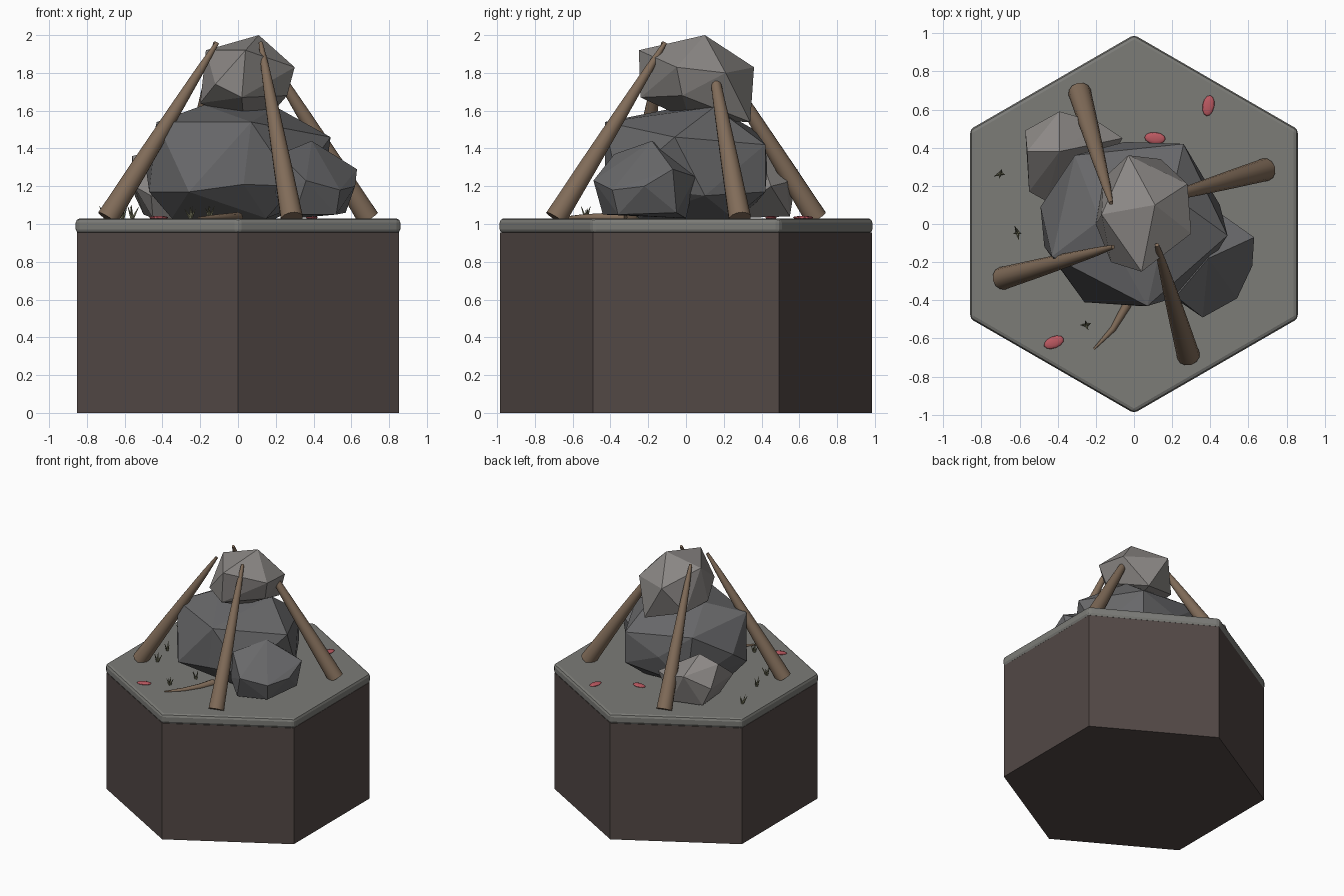
import bpy, bmesh, math, random
from mathutils import Vector, Matrix

if "Cube" in bpy.data.objects:
    bpy.data.objects.remove(bpy.data.objects["Cube"])

random.seed(4)


def mat(name, rgb):
    m = bpy.data.materials.new(name)
    m.diffuse_color = (*rgb, 1)
    m.use_nodes = True
    m.node_tree.nodes["Principled BSDF"].inputs["Base Color"].default_value = m.diffuse_color
    return m


EARTH = mat("earth", (0.085, 0.065, 0.06))
STONE = mat("slab_stone", (0.2, 0.2, 0.185))
DARK = mat("dark_rock", (0.14, 0.14, 0.145))
LIGHT = mat("light_rock", (0.26, 0.245, 0.235))
WOOD = mat("wood", (0.22, 0.15, 0.1))
PETAL = mat("petal_red", (0.5, 0.1, 0.12))
GRASS = mat("dry_grass", (0.2, 0.2, 0.12))


def add(name, bm, m):
    bmesh.ops.recalc_face_normals(bm, faces=bm.faces)
    me = bpy.data.meshes.new(name)
    bm.to_mesh(me)
    bm.free()
    me.materials.append(m)
    ob = bpy.data.objects.new(name, me)
    bpy.context.collection.objects.link(ob)
    return ob


def hexagon(name, r, z0, z1, m, bevel=0):
    bm = bmesh.new()
    bmesh.ops.create_cone(bm, cap_ends=True, segments=6, radius1=r, radius2=r, depth=z1 - z0,
                          matrix=Matrix.Translation((0, 0, (z0 + z1) / 2)))
    # points of the hexagon lie on the y axis
    a = math.atan2(bm.verts[:][0].co.y, bm.verts[:][0].co.x)
    bmesh.ops.rotate(bm, verts=bm.verts, matrix=Matrix.Rotation(math.pi / 2 - a, 3, 'Z'))
    if bevel:
        bmesh.ops.bevel(bm, geom=bm.edges[:], offset=bevel, segments=2, profile=0.5, affect='EDGES')
    return add(name, bm, m)


def rock(name, pts, m):
    bm = bmesh.new()
    for p in pts:
        bm.verts.new(p)
    res = bmesh.ops.convex_hull(bm, input=bm.verts)
    loose = [v for v in bm.verts if not v.link_faces]
    bmesh.ops.delete(bm, geom=loose, context='VERTS')
    return add(name, bm, m)


def branch(name, pts, radii, sides=12):
    """Tapered round stick through the given points."""
    pts = [Vector(p) for p in pts]
    bm = bmesh.new()
    rings = []
    for i, (p, r) in enumerate(zip(pts, radii)):
        d = pts[min(i + 1, len(pts) - 1)] - pts[max(i - 1, 0)]
        u = d.cross(Vector((0.01, 0.02, 1))).normalized()
        v = d.normalized().cross(u)
        rings.append([bm.verts.new(p + r * (u * math.cos(t) + v * math.sin(t)))
                      for t in (2 * math.pi * k / sides for k in range(sides))])
    for a, b in zip(rings, rings[1:]):
        for k in range(sides):
            n = (k + 1) % sides
            bm.faces.new((a[k], a[n], b[n], b[k])).smooth = True
    bm.faces.new(rings[0])
    bm.faces.new(rings[-1])
    return add(name, bm, WOOD)


# hexagonal pedestal with rounded slab
hexagon("earth_base", 0.985, 0, 0.955, EARTH)
hexagon("stone_slab", 0.992, 0.95, 1.03, STONE, 0.022)

# rock pile
rock("top_rock", [(.11, .10, 2.0), (.04, -.25, 1.92), (-.17, .05, 1.92), (-.03, .36, 1.83),
                  (.30, -.05, 1.83), (.28, .21, 1.8), (-.12, -.2, 1.74), (-.2, .0, 1.64),
                  (.02, -.24, 1.67), (.26, -.02, 1.68), (.14, .34, 1.54), (-.16, .24, 1.62),
                  (.03, .02, 1.55)], LIGHT)
rock("main_rock", [(-.43, -.17, 1.54), (.07, -.43, 1.54), (.49, -.06, 1.46), (-.18, .02, 1.63),
                   (.2, .15, 1.62), (-.31, .36, 1.5), (.26, .42, 1.42), (-.05, .43, 1.3),
                   (-.49, .09, 1.31), (-.47, -.12, 1.17), (-.26, -.41, 1.17), (.03, -.43, 1.21),
                   (.3, -.36, 1.2), (.45, .1, 1.15), (.26, .42, 1.17), (-.26, .36, 1.1),
                   (-.35, -.08, 1.03), (.15, -.25, 1.03), (.2, .25, 1.03)], DARK)
rock("right_rock", [(.39, -.18, 1.44), (.22, -.38, 1.37), (.63, -.07, 1.29), (.36, -.49, 1.23),
                    (.62, -.22, 1.2), (.54, -.39, 1.18), (.46, .05, 1.25), (.2, -.38, 1.15),
                    (.52, -.36, 1.05), (.3, -.44, 1.05), (.57, -.05, 1.06), (.3, 0, 1.03)], DARK)
rock("back_rock", [(-.39, .38, 1.4), (-.56, .38, 1.36), (-.39, .59, 1.29), (-.57, .49, 1.2),
                   (-.18, .53, 1.22), (-.06, .45, 1.2), (-.55, .17, 1.2), (-.46, .12, 1.15),
                   (-.5, .5, 1.05), (-.25, .55, 1.04), (-.2, .2, 1.03), (-.45, .2, 1.03)], LIGHT)

# four leaning stakes, a quarter turn apart
foot, tip = Vector((0.285, -0.69, 1.03)), Vector((0.12, -0.11, 1.96))
steps = (0, 0.3, 0.6, 0.85, 1)
for i, side in enumerate(("front", "right", "back", "left")):
    turn = Matrix.Rotation(i * math.pi / 2, 3, 'Z')
    branch(side + "_stake", [turn @ foot.lerp(tip, s) for s in steps],
           (0.06, 0.049, 0.036, 0.023, 0.011))

# fallen twig
branch("fallen_twig", [(0, -.32, 1.035), (-.04, -.43, 1.035), (-.11, -.55, 1.035), (-.21, -.655, 1.033)],
       (0.028, 0.023, 0.016, 0.005), 8)

# scattered petals
for i, (x, y, deg) in enumerate([(.39, .62, 80), (.11, .45, -5), (-.42, -.62, 22)]):
    bm = bmesh.new()
    bmesh.ops.create_uvsphere(bm, u_segments=12, v_segments=6, radius=1,
                              matrix=Matrix.LocRotScale(Vector((x, y, 1.034)),
                                                        Matrix.Rotation(math.radians(deg), 3, 'Z'),
                                                        Vector((0.055, 0.031, 0.009))))
    for f in bm.faces:
        f.smooth = True
    add(f"petal_{i + 1}", bm, PETAL)

# grass tufts made of splayed thin blades
for i, (x, y) in enumerate([(-.7, .265), (-.61, -.045), (-.25, -.53), (-.56, -.25), (-.15, -.33)]):
    bm = bmesh.new()
    for k in range(4):
        a = k * math.pi / 2 + random.uniform(-0.5, 0.5)
        h = random.uniform(0.06, 0.085)
        lean = Matrix.Rotation(a, 4, 'Z') @ Matrix.Rotation(random.uniform(0.3, 0.55), 4, 'Y')
        bmesh.ops.create_cone(bm, cap_ends=True, segments=4, radius1=0.009, radius2=0.001, depth=h,
                              matrix=Matrix.Translation((x, y, 1.025)) @ lean
                              @ Matrix.Translation((0, 0, h / 2)))
    add(f"grass_tuft_{i + 1}", bm, GRASS)
